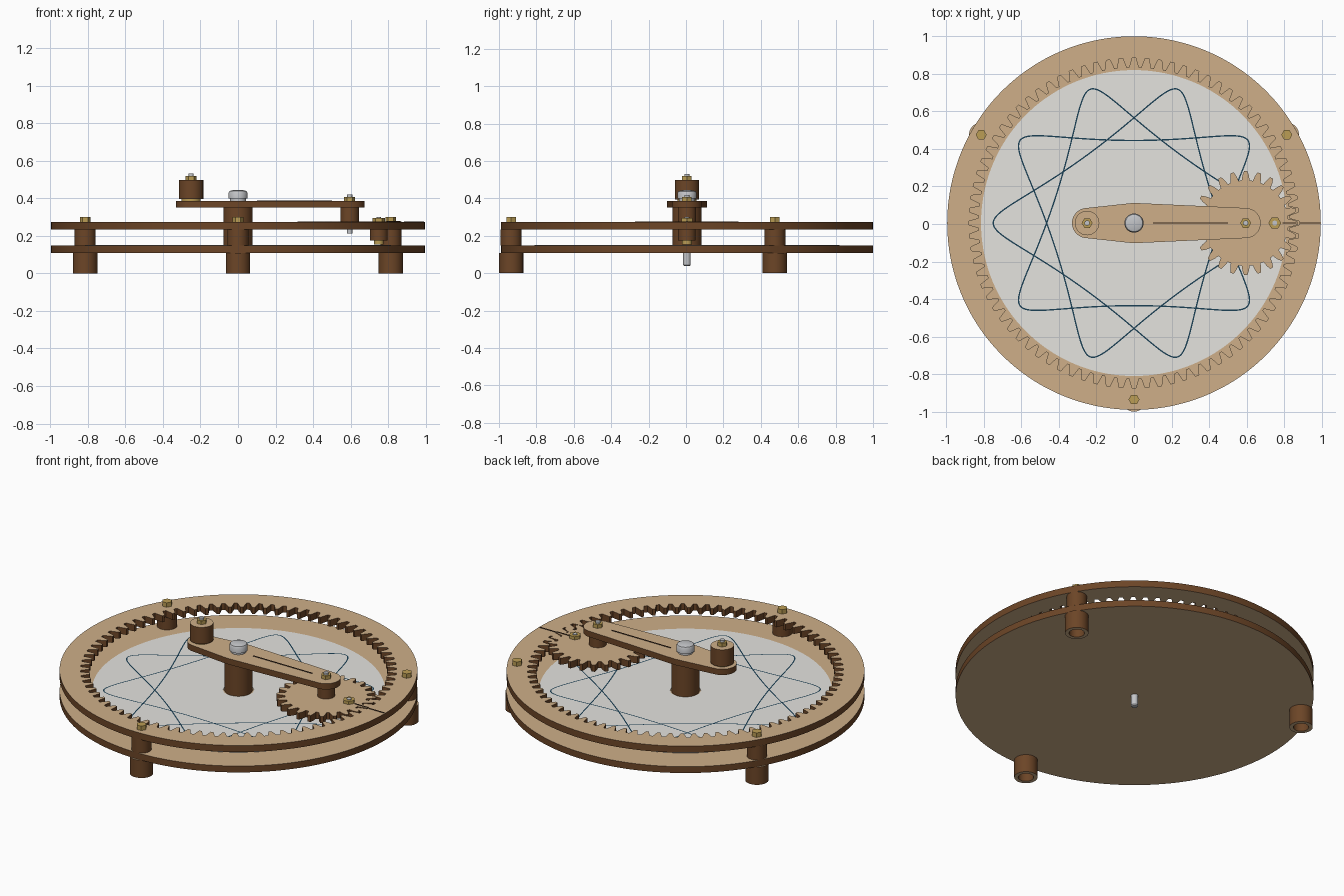
import bpy, bmesh, math
from math import sin, cos, pi, radians

if "Cube" in bpy.data.objects:
    bpy.data.objects.remove(bpy.data.objects["Cube"])

CY = 0.005            # the round deck sits slightly behind the origin
R_RING, R_GEAR, ARM = 0.85, 0.255, 0.595
PEN = 0.155


def mat(name, c):
    m = bpy.data.materials.new(name)
    m.diffuse_color = (*c, 1)
    m.use_nodes = True
    m.node_tree.nodes["Principled BSDF"].inputs["Base Color"].default_value = m.diffuse_color
    return m


WOOD = mat("light wood", (0.62, 0.43, 0.25))
EDGE = mat("burnt wood edge", (0.15, 0.06, 0.02))
PAPER = mat("paper", (0.78, 0.77, 0.74))
INK = mat("blue ink", (0.01, 0.05, 0.09))
BRASS = mat("brass", (0.50, 0.34, 0.09))
STEEL = mat("steel", (0.55, 0.56, 0.58))
MARK = mat("dark mark", (0.03, 0.015, 0.008))


def finish(name, bm, mats):
    """Store the mesh; upright faces take the second material if there is one."""
    bmesh.ops.recalc_face_normals(bm, faces=bm.faces)
    bm.normal_update()
    for f in bm.faces:
        if len(mats) > 1 and abs(f.normal.z) < 0.5:
            f.material_index = 1
    me = bpy.data.meshes.new(name)
    bm.to_mesh(me)
    bm.free()
    for m in mats:
        me.materials.append(m)
    ob = bpy.data.objects.new(name, me)
    bpy.context.collection.objects.link(ob)
    return ob


def circle(r, n=48, x=0, y=0):
    return [(x + r * cos(2 * pi * i / n), y + r * sin(2 * pi * i / n)) for i in range(n)]


def prism(name, outline, z0, z1, mats, hole=None, at=(0, 0)):
    """Extruded outline; an optional hole has the same number of points."""
    bm = bmesh.new()

    def loop(pts, z):
        return [bm.verts.new((x + at[0], y + at[1] + CY, z)) for x, y in pts]

    def band(a, b):
        n = len(a)
        for i in range(n):
            j = (i + 1) % n
            bm.faces.new((a[i], a[j], b[j], b[i]))

    lo, hi = loop(outline, z0), loop(outline, z1)
    band(lo, hi)
    if hole:
        hlo, hhi = loop(hole, z0), loop(hole, z1)
        band(hlo, hhi)
        band(lo, hlo)
        band(hi, hhi)
    else:
        bm.faces.new(lo)
        bm.faces.new(hi)
    return finish(name, bm, mats)


def cyl(name, r, z0, z1, mats, at=(0, 0), n=48):
    return prism(name, circle(r, n), z0, z1, mats, at=at)


def lathe(name, profile, mats, at=(0, 0), n=48):
    """Revolve (radius, z) points; both ends lie on the axis."""
    bm = bmesh.new()
    vs = [bm.verts.new((at[0] + r, at[1] + CY, z)) for r, z in profile]
    es = [bm.edges.new(p) for p in zip(vs, vs[1:])]
    bmesh.ops.spin(bm, geom=vs + es, cent=(at[0], at[1] + CY, 0), axis=(0, 0, 1),
                   angle=2 * pi, steps=n, use_merge=True)
    bmesh.ops.remove_doubles(bm, verts=bm.verts, dist=1e-5)
    return finish(name, bm, mats)


def teeth(n, r, add, ded, wide=0.0):
    """Closed gear outline with a tooth centred on angle zero."""
    prof = [(-.36, -ded), (-.25, 0), (-.12, add), (.12, add), (.25, 0), (.36, -ded)]
    pts = []
    for i in range(n):
        for f, h in prof:
            a = 2 * pi * (i + f + math.copysign(wide, f)) / n
            pts.append(((r + h) * cos(a), (r + h) * sin(a)))
    return pts


def hull(circles, n=96):
    """Convex outline around circles (x, r) set along the x axis."""
    pts = sorted({p for x, r in circles for p in circle(r, n, x)})

    def half(seq):
        out = []
        for p in seq:
            while len(out) > 1 and ((out[-1][0] - out[-2][0]) * (p[1] - out[-2][1])
                                    - (out[-1][1] - out[-2][1]) * (p[0] - out[-2][0])) <= 1e-9:
                out.pop()
            out.append(p)
        return out[:-1]
    return half(pts) + half(pts[::-1])


def strip(name, x0, x1, z):
    w = 0.003
    prism(name, [(x0, -w), (x1, -w), (x1, w), (x0, w)], z, z + 0.003, [MARK])


def nut(name, x, z, r=0.029, h=0.022):
    """Hex nut with the stud end poking out."""
    cyl(name + "_nut", r, z, z + h, [BRASS], (x, 0), 6)
    cyl(name + "_stud", 0.014, z + h, z + h + 0.011, [STEEL], (x, 0), 24)


TWO = [WOOD, EDGE]

# base deck and paper
cyl("base_disc", 0.995, 0.109, 0.148, TWO, n=192)
prism("paper_disc", circle(0.815, 144), 0.148, 0.151, [PAPER], circle(0.085, 144))

# drawn star curve
bm = bmesh.new()
N, W, k = 900, 0.0035, (R_RING - R_GEAR) / R_GEAR
pairs = []
for i in range(N):
    t = 6 * pi * i / N
    x, y = ARM * cos(t) + PEN * cos(k * t), ARM * sin(t) - PEN * sin(k * t)
    dx = -ARM * sin(t) - PEN * k * sin(k * t)
    dy = ARM * cos(t) - PEN * k * cos(k * t)
    s = W / math.hypot(dx, dy)
    pairs.append([bm.verts.new((x - q * dy * s, y + q * dx * s + CY, 0.1535)) for q in (-1, 1)])
for i in range(N):
    (a, b), (c, d) = pairs[i], pairs[(i + 1) % N]
    bm.faces.new((a, c, d, b))
finish("drawn_curve", bm, [INK])

# toothed ring
prism("toothed_ring", circle(0.995, 480), 0.234, 0.274, TWO,
      teeth(80, R_RING, 0.029, 0.022, 0.02))

# three feet with spacers and bolts
for i, deg in enumerate((-90, 30, 150)):
    p = (0.94 * cos(radians(deg)), 0.94 * sin(radians(deg)))
    lathe(f"foot_{i}", [(0, 0.05), (0.043, 0.05), (0.043, 0), (0.065, 0), (0.065, 0.109), (0, 0.109)],
          TWO, p)
    cyl(f"spacer_{i}", 0.056, 0.148, 0.234, TWO, p)
    cyl(f"foot_bolt_{i}", 0.029, 0.274, 0.301, [BRASS], p, 6)

# centre post, pivot bolt and its shaft below the base
cyl("centre_post", 0.077, 0.148, 0.35, TWO)
cyl("pivot_washer", 0.042, 0.386, 0.399, [STEEL])
lathe("pivot_bolt_head", [(0, 0.399), (0.051, 0.399), (0.051, 0.428), (0.046, 0.438),
                          (0.03, 0.443), (0, 0.445)], [STEEL])
lathe("pivot_shaft", [(0, 0.109), (0.02, 0.109), (0.02, 0.044), (0.015, 0.038), (0, 0.038)], [STEEL])

# crank arm
prism("crank_arm", hull([(-0.25, 0.08), (0, 0.107), (ARM, 0.08)]), 0.35, 0.386, TWO)
strip("arm_mark", 0.1, 0.5, 0.386)

# crank handle
cyl("handle_washer", 0.05, 0.386, 0.395, [BRASS], (-0.25, 0))
cyl("handle", 0.065, 0.395, 0.498, TWO, (-0.25, 0))
nut("handle", -0.25, 0.498)

# planet gear and its axle
prism("planet_gear", teeth(24, R_GEAR, 0.022, 0.027), 0.236, 0.277, TWO, at=(ARM, 0))
cyl("gear_spacer", 0.049, 0.277, 0.35, TWO, (ARM, 0))
cyl("gear_axle", 0.014, 0.212, 0.236, [STEEL], (ARM, 0), 24)
nut("gear", ARM, 0.386)

# pen holder
px = ARM + PEN
cyl("pen_holder", 0.047, 0.174, 0.236, TWO, (px, 0))
cyl("pen_tip", 0.026, 0.154, 0.174, [BRASS], (px, 0), 24)
cyl("pen_cap", 0.034, 0.277, 0.296, [BRASS], (px, 0), 6)
cyl("pen_core", 0.013, 0.296, 0.3, [STEEL], (px, 0), 24)

# index marks
strip("gear_mark", 0.79, 0.866, 0.277)
strip("ring_mark", 0.885, 0.99, 0.274)

# smooth round sides, keep edges sharp
for ob in bpy.context.collection.objects:
    ob.select_set(True)
bpy.context.view_layer.objects.active = bpy.data.objects["base_disc"]
bpy.ops.object.shade_smooth_by_angle(angle=radians(30))
